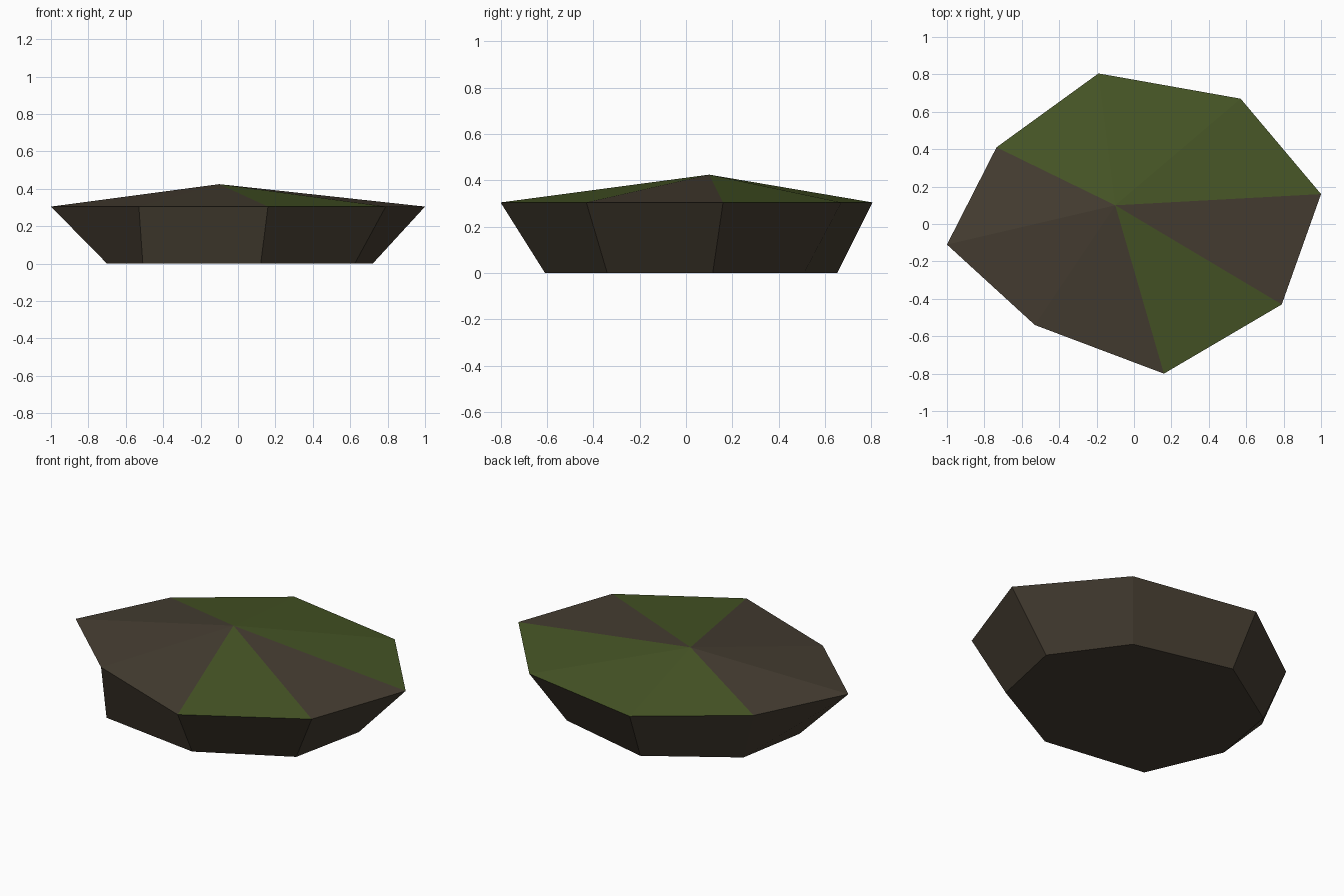
import bpy, bmesh

if "Cube" in bpy.data.objects:
    bpy.data.objects.remove(bpy.data.objects["Cube"])


def srgb(*rgb):
    lin = [(c / 255 / 12.92) if c / 255 <= 0.04045 else ((c / 255 + 0.055) / 1.055) ** 2.4 for c in rgb]
    return (*lin, 1.0)


def material(name, rgb):
    m = bpy.data.materials.new(name)
    m.diffuse_color = srgb(*rgb)
    m.use_nodes = True
    m.node_tree.nodes["Principled BSDF"].inputs["Base Color"].default_value = m.diffuse_color
    return m


earth = material("brown earth", (70, 62, 50))
moss = material("moss green", (71, 86, 38))

# Irregular eight-sided rim, and how far each corner tapers in at the base
RIM = [(-1.0, -0.11), (-0.53, -0.54), (0.16, -0.80), (0.79, -0.43),
       (1.0, 0.16), (0.57, 0.67), (-0.19, 0.805), (-0.735, 0.41)]
TAPER = [0.70, 0.96, 0.76, 0.79, 0.72, 0.76, 0.81, 0.85]
RIM_Z = 0.305
PEAK = (-0.10, 0.10, 0.425)
MOSSY = {2, 4, 5, 6}  # top wedges covered in moss

bm = bmesh.new()
rim = [bm.verts.new((x, y, RIM_Z)) for x, y in RIM]
base = [bm.verts.new((x * t, y * t, 0)) for (x, y), t in zip(RIM, TAPER)]
peak = bm.verts.new(PEAK)

# Underside, then one sloped side and one top wedge per rim edge
bm.faces.new(base[::-1])
for i in range(8):
    j = (i + 1) % 8
    bm.faces.new((base[i], base[j], rim[j], rim[i]))
    wedge = bm.faces.new((rim[i], rim[j], peak))
    wedge.material_index = 1 if i in MOSSY else 0

mesh = bpy.data.meshes.new("mossy_rock")
bm.to_mesh(mesh)
bm.free()
mesh.materials.append(earth)
mesh.materials.append(moss)
rock = bpy.data.objects.new("mossy_rock", mesh)
bpy.context.collection.objects.link(rock)
